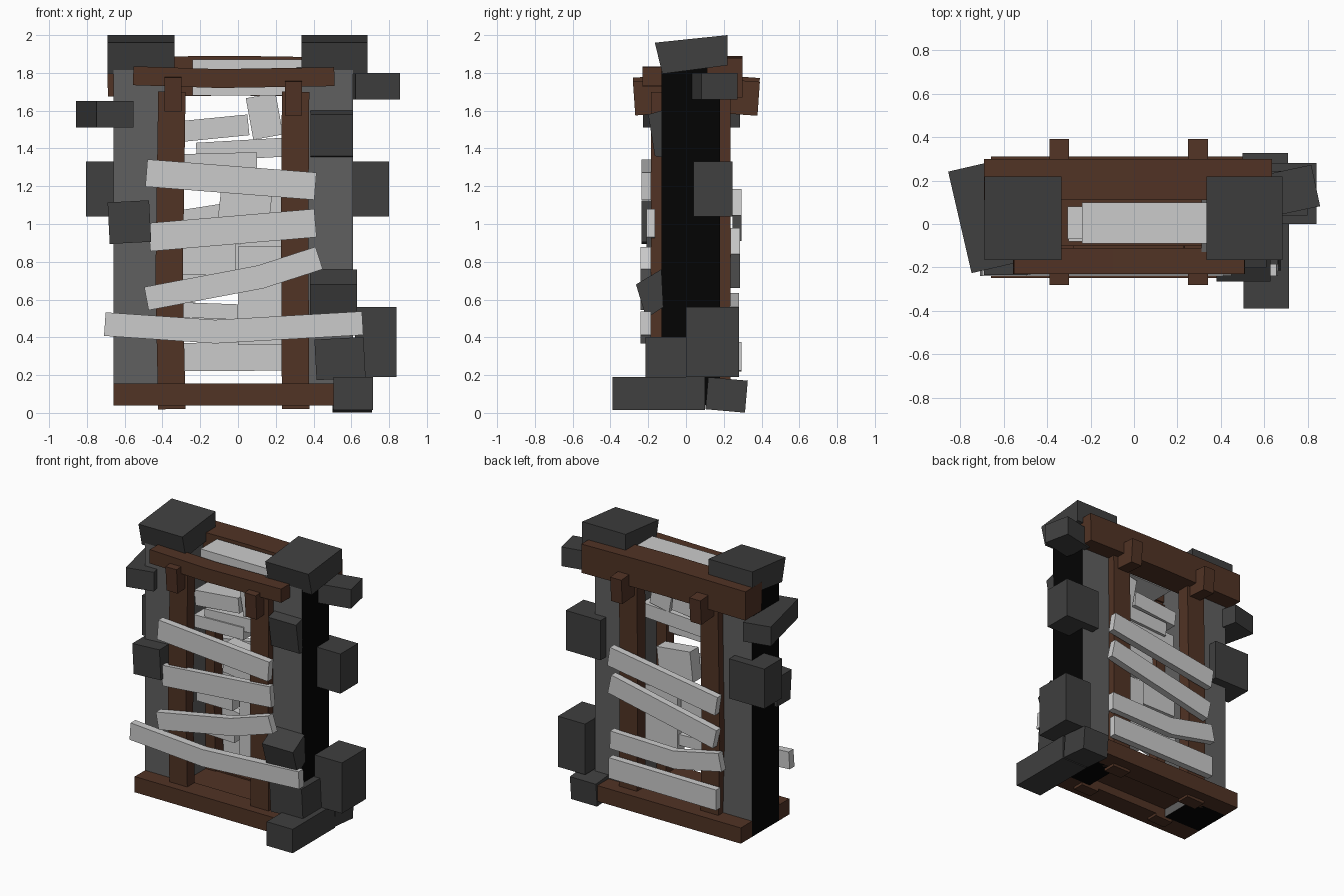
import bpy, bmesh, math
from mathutils import Vector, Euler

if "Cube" in bpy.data.objects:
    bpy.data.objects.remove(bpy.data.objects["Cube"])


def material(name, rgb):
    m = bpy.data.materials.new(name)
    m.diffuse_color = (*rgb, 1)
    m.use_nodes = True
    m.node_tree.nodes["Principled BSDF"].inputs["Base Color"].default_value = m.diffuse_color
    return m


WOOD = material("wood", (0.082, 0.033, 0.018))
STONE = material("dark_stone", (0.05, 0.05, 0.05))
WALL = material("wall_grey", (0.115, 0.115, 0.115))
BLACK = material("wall_side_black", (0.001, 0.001, 0.001))
SLAB = material("slab_grey", (0.55, 0.55, 0.55))


def finish(name, bm, mats):
    bmesh.ops.recalc_face_normals(bm, faces=bm.faces)
    mesh = bpy.data.meshes.new(name)
    bm.to_mesh(mesh)
    bm.free()
    for m in mats:
        mesh.materials.append(m)
    ob = bpy.data.objects.new(name, mesh)
    bpy.context.collection.objects.link(ob)
    return ob


def block(name, x, y, z, mats=(), rot=(0, 0, 0)):
    """Box from three ranges, optionally turned about its centre (degrees)."""
    bm = bmesh.new()
    bmesh.ops.create_cube(bm, size=1)
    r = Euler([math.radians(a) for a in rot]).to_matrix()
    c = Vector([(a + b) / 2 for a, b in (x, y, z)])
    s = [b - a for a, b in (x, y, z)]
    for v in bm.verts:
        v.co = c + r @ Vector([v.co[i] * s[i] for i in range(3)])
    return finish(name, bm, mats)


def strip(name, pts, width, y, mats=()):
    """Plank following an x-z path, with thickness along y."""
    bm = bmesh.new()
    pts = [Vector(p) for p in pts]
    rings = []
    for i, p in enumerate(pts):
        t = (pts[min(i + 1, len(pts) - 1)] - pts[max(i - 1, 0)]).normalized()
        n = Vector((-t.y, t.x)) * width / 2
        rings.append([bm.verts.new((q.x, d, q.y)) for q, d in
                      ((p + n, y[0]), (p + n, y[1]), (p - n, y[1]), (p - n, y[0]))])
    for a, b in zip(rings, rings[1:]):
        for i in range(4):
            j = (i + 1) % 4
            bm.faces.new((a[i], a[j], b[j], b[i]))
    bm.faces.new(rings[0])
    bm.faces.new(rings[-1])
    return finish(name, bm, mats)


def profile_x(name, x, prof, mats):
    """Stone with a y-z outline pushed along x."""
    bm = bmesh.new()
    a, b = [[bm.verts.new((d, *p)) for p in prof] for d in x]
    bm.faces.new(a)
    bm.faces.new(b)
    for i in range(len(prof)):
        j = (i + 1) % len(prof)
        bm.faces.new((a[i], a[j], b[j], b[i]))
    return finish(name, bm, mats)


# Wall jambs, black on the outer sides
for name, x in (("left_jamb", (-0.66, -0.36)), ("right_jamb", (0.31, 0.61))):
    jamb = block(name, x, (-0.13, 0.18), (0.04, 1.83), (WALL, BLACK))
    side = -1 if x[0] < 0 else 1
    for f in jamb.data.polygons:
        if f.normal.x * side > 0.9 or f.normal.z < -0.9:
            f.material_index = 1

# Sills, floor and lintels
W = (WOOD,)
block("front_sill", (-0.66, 0.51), (-0.25, -0.10), (0.04, 0.155), W)
block("back_sill", (-0.66, 0.60), (0.15, 0.31), (0.04, 0.155), W)
block("threshold", (-0.36, 0.31), (-0.12, 0.17), (0.10, 0.145), W)
strip("front_lintel", [(-0.555, 1.785), (-0.1, 1.77), (0.51, 1.78)], 0.10, (-0.23, -0.11), W)
strip("back_lintel", [(-0.69, 1.78), (0, 1.785), (0.635, 1.775)], 0.21, (0.11, 0.30), W)

# Posts and the pegs that carry the lintels, front and back
for side, y, peg_y in (("front", (-0.185, -0.10), (-0.275, -0.12)),
                       ("back", (0.14, 0.235), (0.18, 0.385))):
    strip(side + "_left_post", [(-0.35, 0.02), (-0.365, 0.7), (-0.35, 1.7)], 0.145, y, W)
    strip(side + "_right_post", [(0.305, 0.02), (0.30, 1.0), (0.305, 1.7)], 0.145, y, W)
    tilt = (4 if side == "front" else -4, 0, 0)
    block(side + "_left_peg", (-0.39, -0.30), peg_y, (1.60, 1.78), W, tilt)
    block(side + "_right_peg", (0.25, 0.34), peg_y, (1.58, 1.76), W, tilt)

# Nailed boards
boards = [
    ("front_board_1", [(-0.485, 1.27), (0.41, 1.20)], 0.145, (-0.235, -0.185)),
    ("front_board_2", [(-0.47, 0.93), (0.41, 1.005)], 0.15, (-0.21, -0.165)),
    ("front_board_3", [(-0.485, 0.605), (0.12, 0.72), (0.43, 0.82)], 0.125, (-0.24, -0.185)),
    ("front_board_4", [(-0.705, 0.47), (-0.12, 0.43), (0.66, 0.475)], 0.125, (-0.24, -0.185)),
    ("back_board_1", [(0.42, 1.115), (-0.45, 0.98)], 0.14, (0.245, 0.295)),
    ("back_board_2", [(0.42, 0.91), (-0.43, 0.73)], 0.14, (0.235, 0.285)),
    ("back_board_3", [(0.42, 0.50), (-0.1, 0.49), (-0.47, 0.57)], 0.13, (0.23, 0.28)),
    ("back_board_4", [(0.42, 0.30), (-0.45, 0.295)], 0.15, (0.245, 0.295)),
]
for b in boards:
    strip(*b)

# Loose slabs inside the opening
G = (SLAB,)
block("top_slab", (-0.24, 0.34), (-0.09, 0.10), (1.68, 1.87), G)
strip("inner_slab_1", [(-0.30, 1.49), (0.055, 1.525)], 0.11, (-0.07, 0.08), G)
strip("inner_slab_2", [(0.16, 1.46), (0.12, 1.68)], 0.16, (-0.05, 0.08), G)
strip("inner_slab_3", [(-0.22, 1.38), (0.30, 1.41)], 0.10, (-0.07, 0.08), G)
strip("inner_slab_4", [(-0.30, 1.325), (0.10, 1.335)], 0.09, (-0.08, 0.06), G)
strip("inner_slab_5", [(-0.10, 1.09), (0.17, 1.06)], 0.22, (-0.02, 0.08), G)
block("inner_slab_6", (-0.30, -0.01), (-0.05, 0.07), (0.73, 0.90), G)
block("inner_slab_7", (0.0, 0.31), (0.02, 0.10), (0.36, 0.88), G)
block("inner_slab_8", (-0.30, 0.0), (-0.04, 0.08), (0.50, 0.58), G, (0, 2, 0))

# Cap stones
S = (STONE,)
cap = [(-0.165, 1.96), (0.22, 2.0), (0.22, 1.84), (-0.125, 1.795)]
profile_x("left_cap_stone", (-0.69, -0.335), cap, S)
profile_x("right_cap_stone", (0.335, 0.685), cap, S)

# Wall stones
block("left_upper_stone", (-0.805, -0.605), (-0.21, 0.27), (1.51, 1.65), S, (0, 0, 13))
block("right_upper_stone", (0.60, 0.84), (0.055, 0.25), (1.66, 1.80), S, (0, 0, 12))
block("left_middle_stone", (-0.805, -0.52), (0.04, 0.245), (1.04, 1.33), S)
block("right_middle_stone", (0.52, 0.80), (0.04, 0.245), (1.04, 1.33), S)
block("left_front_stone", (-0.685, -0.465), (-0.235, -0.08), (0.90, 1.12), S, (0, -3, 0))
profile_x("right_front_stone", (0.385, 0.61),
          [(-0.20, 1.58), (-0.13, 1.60), (-0.11, 1.35), (-0.165, 1.36)], S)
profile_x("right_tilted_stone", (0.38, 0.63),
          [(-0.265, 0.68), (-0.13, 0.76), (-0.12, 0.56), (-0.21, 0.50)], S)
block("right_lower_stone", (0.41, 0.67), (-0.215, 0.02), (0.18, 0.395), S, (0, -3, 0))
block("right_tall_stone", (0.62, 0.84), (0.0, 0.28), (0.19, 0.56), S)
block("right_foot_stone", (0.505, 0.715), (-0.39, 0.10), (0.015, 0.19), S)
block("back_foot_stone", (0.50, 0.71), (0.11, 0.32), (0.01, 0.18), S, (-5, 0, 0))
